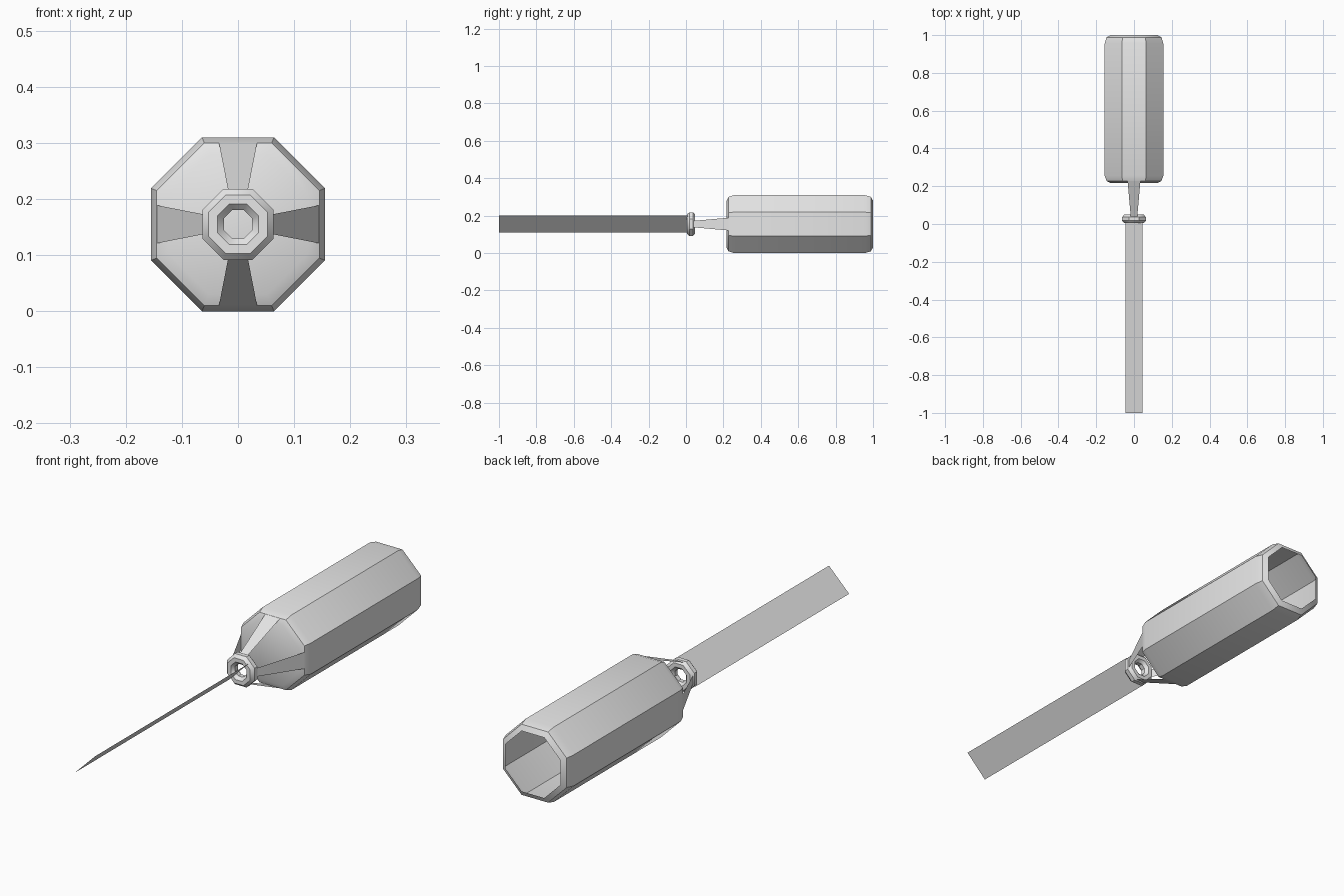
import bpy, bmesh, math
from mathutils import Matrix, Vector

CENTRE_Z = 0.155
SIDES = 8

if "Cube" in bpy.data.objects:
    bpy.data.objects.remove(bpy.data.objects["Cube"], do_unlink=True)

grey = bpy.data.materials.new("light_grey")
grey.use_nodes = True
grey.diffuse_color = (0.8, 0.8, 0.8, 1)
grey.node_tree.nodes["Principled BSDF"].inputs["Base Color"].default_value = (0.8, 0.8, 0.8, 1)


def finish(name, bm):
    """Turn a bmesh into a shaded object on the long axis."""
    mesh = bpy.data.meshes.new(name)
    bm.to_mesh(mesh)
    bm.free()
    mesh.materials.append(grey)
    obj = bpy.data.objects.new(name, mesh)
    obj.location.z = CENTRE_Z
    bpy.context.collection.objects.link(obj)
    bpy.ops.object.select_all(action="DESELECT")
    obj.select_set(True)
    bpy.context.view_layer.objects.active = obj
    bpy.ops.object.shade_smooth_by_angle(angle=math.radians(40))
    return obj


def lathe(name, profile, closed=False, cap_front=False):
    """Eight-sided sweep about y; profile holds (apothem, y) pairs."""
    bm = bmesh.new()
    loops = []
    for apothem, y in profile:
        radius = apothem / math.cos(math.pi / SIDES)
        angles = [math.tau * (i + 0.5) / SIDES for i in range(SIDES)]
        loops.append([bm.verts.new((radius * math.cos(a), y, radius * math.sin(a))) for a in angles])
    pairs = list(zip(loops, loops[1:]))
    if closed:
        pairs.append((loops[-1], loops[0]))
    for a, b in pairs:
        for i in range(SIDES):
            j = (i + 1) % SIDES
            bm.faces.new((a[i], a[j], b[j], b[i]))
    if cap_front:
        bm.faces.new(loops[0][::-1])
    bmesh.ops.recalc_face_normals(bm, faces=bm.faces)
    # An open shell needs its wall normals checked against the axis
    wall = max(bm.faces, key=lambda f: f.calc_area())
    middle = wall.calc_center_median()
    if not closed and wall.normal.dot(Vector((middle.x, 0, middle.z))) < 0:
        bmesh.ops.reverse_faces(bm, faces=bm.faces)
    return finish(name, bm)


# Hollow barrel: closed rounded front, open rounded back
lathe("barrel", [(0.125, 0.217), (0.145, 0.227), (0.155, 0.255),
                 (0.155, 0.955), (0.146, 0.988), (0.125, 1.0)], cap_front=True)

# Small collar with an octagonal cross-section
section = []
for i in range(SIDES):
    a = math.tau * (i + 0.5) / SIDES
    section.append((0.0443 + 0.0205 * math.cos(a), 0.027 + 0.024 * math.sin(a)))
lathe("collar", section, closed=True)

# Four thin struts fanning from the collar back to the barrel
bm = bmesh.new()
for i in range(4):
    turn = Matrix.Rotation(i * math.pi / 2, 4, "Y")
    corners = [(-0.017, 0.036, 0.058), (0.017, 0.036, 0.058),
               (0.034, 0.228, 0.145), (-0.034, 0.228, 0.145)]
    bm.faces.new([bm.verts.new(turn @ Vector(c)) for c in corners])
finish("struts", bm)

# Flat blade, tilted diagonally
bm = bmesh.new()
half = 0.046
corners = [(-half, -1, -half), (half, -1, half), (half, 0.008, half), (-half, 0.008, -half)]
bm.faces.new([bm.verts.new(c) for c in corners])
finish("blade", bm)
